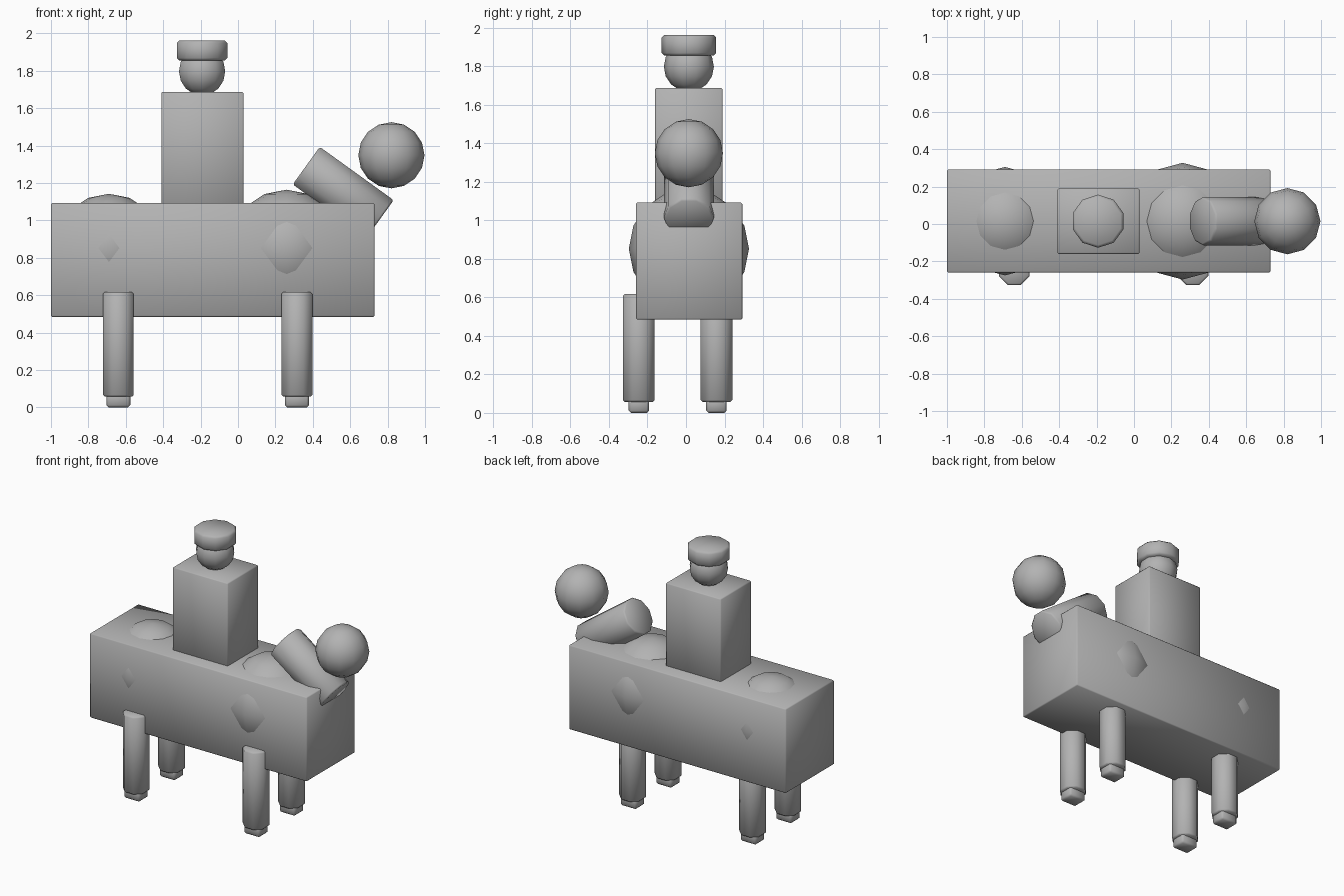
import bpy
import bmesh
from math import pi, radians
from mathutils import Matrix

old = bpy.data.objects.get("Cube")
if old:
    bpy.data.objects.remove(old, do_unlink=True)

# One plain grey for every part
grey = bpy.data.materials.new("plain_grey")
grey.use_nodes = True
colour = (0.45, 0.45, 0.45, 1)
grey.diffuse_color = colour
grey.node_tree.nodes["Principled BSDF"].inputs["Base Color"].default_value = colour


def finish(name, bm, location, bevel=0.0, tilt=0.0):
    """Turn a bmesh into a smooth-shaded, optionally bevelled part."""
    bmesh.ops.recalc_face_normals(bm, faces=bm.faces[:])
    mesh = bpy.data.meshes.new(name)
    bm.to_mesh(mesh)
    bm.free()
    mesh.materials.append(grey)
    obj = bpy.data.objects.new(name, mesh)
    bpy.context.collection.objects.link(obj)
    obj.location = location
    obj.rotation_euler.y = tilt
    mesh.polygons.foreach_set("use_smooth", [True] * len(mesh.polygons))
    if bevel:
        mod = obj.modifiers.new("soft_edges", 'BEVEL')
        mod.width = bevel
        mod.segments = 1
        mod.limit_method = 'ANGLE'
        mod.angle_limit = radians(60)
    return obj


def box(name, low, high, bevel=0.007):
    bm = bmesh.new()
    size = [b - a for a, b in zip(low, high)]
    bmesh.ops.create_cube(bm, size=1, matrix=Matrix.Diagonal((*size, 1)))
    return finish(name, bm, [(a + b) / 2 for a, b in zip(low, high)], bevel)


def point_to_y(bm, turn=0.0):
    """Turn the shape so that its widest vertex lies on the y axis."""
    v = max(bm.verts, key=lambda v: round(v.co.xy.length, 4))
    angle = pi / 2 - v.co.xy.to_3d().to_2d().angle_signed((1, 0)) if v.co.xy.length else 0
    bmesh.ops.rotate(bm, verts=bm.verts[:], matrix=Matrix.Rotation(angle + turn, 3, 'Z'))


def cylinder(name, centre, radius, depth, sides, bevel=0.01, turn=0.0, tilt=0.0):
    bm = bmesh.new()
    bmesh.ops.create_cone(bm, cap_ends=True, segments=sides, radius1=radius,
                          radius2=radius, depth=depth)
    point_to_y(bm, turn)
    return finish(name, bm, centre, bevel, tilt)


def ball(name, centre, radius, segments=12, rings=8):
    bm = bmesh.new()
    bmesh.ops.create_uvsphere(bm, u_segments=segments, v_segments=rings, radius=radius)
    point_to_y(bm)
    return finish(name, bm, centre)


MID = 0.015

# Animal: long body with rounded shoulder and rump
box("body", (-1.0, -0.26, 0.484), (0.73, 0.292, 1.092))
ball("rump", (-0.69, MID, 0.852), 0.29)
ball("shoulder", (0.26, MID, 0.852), 0.312)

# Neck slopes down into the chest, with the head at its end
cylinder("neck", (0.5625, MID, 1.15), 0.13, 0.487, 10, tilt=radians(90 + 35.8))
ball("animal_head", (0.82, MID, 1.348), 0.177)

# Legs and square hooves
for end, x in (("hind", -0.64), ("front", 0.315)):
    for side, y in (("right", -0.245), ("left", 0.158)):
        cylinder(f"{end}_{side}_leg", (x, y, 0.337), 0.089, 0.56, 8, turn=pi / 8)
        box(f"{end}_{side}_hoof", (x - 0.064, y - 0.053, 0),
            (x + 0.064, y + 0.053, 0.09), 0.012)

# Rider: block torso, round head, flat hat
box("rider_torso", (-0.41, -0.16, 1.05), (0.03, 0.19, 1.687))
ball("rider_head", (-0.192, MID, 1.797), 0.13, 10)
cylinder("rider_hat", (-0.192, MID, 1.908), 0.142, 0.108, 10, bevel=0.014)
